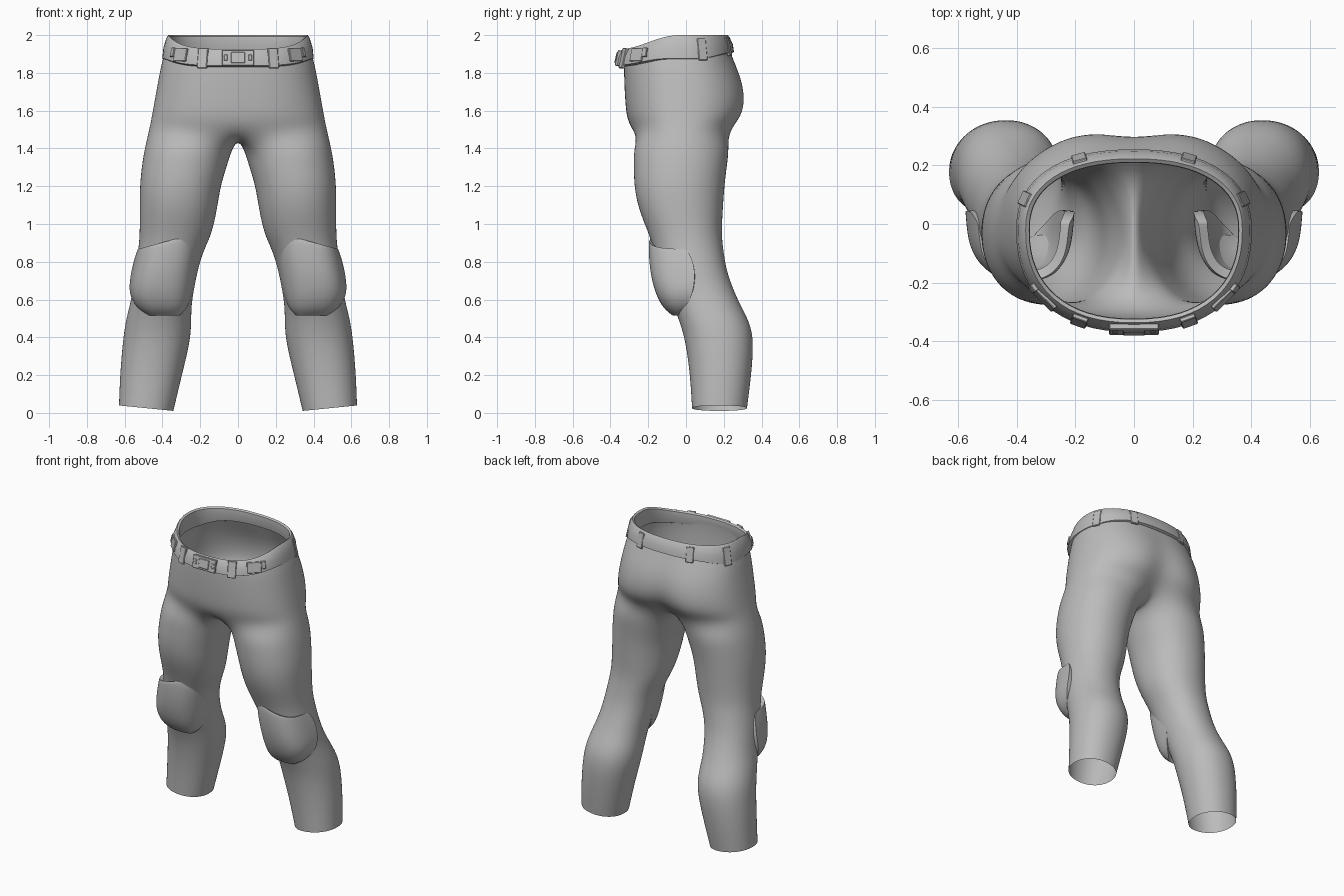
import bpy, bmesh, math
from mathutils import Matrix, Vector

cube = bpy.data.objects.get("Cube")
if cube:
    bpy.data.objects.remove(cube, do_unlink=True)

grey = bpy.data.materials.new("plain grey")
grey.use_nodes = True
grey.diffuse_color = (0.5, 0.5, 0.5, 1)
grey.node_tree.nodes["Principled BSDF"].inputs["Base Color"].default_value = (0.5, 0.5, 0.5, 1)


def power(v, p):
    return math.copysign(abs(v) ** p, v)


def smooth(t):
    t = min(1, max(0, t))
    return t * t * (3 - 2 * t)


def bridge(bm, low, high, closed):
    n = len(low)
    for i in range(n if closed else n - 1):
        j = (i + 1) % n
        bm.faces.new((low[i], low[j], high[j], high[i]))


def add_row(bm, points):
    return [bm.verts.new(p) for p in points]


def finish(name, bm, mirror=False, subdiv=0, thickness=0, bevel=0, angle=40):
    mesh = bpy.data.meshes.new(name)
    bm.to_mesh(mesh)
    bm.free()
    mesh.materials.append(grey)
    obj = bpy.data.objects.new(name, mesh)
    bpy.context.collection.objects.link(obj)
    if mirror:
        mod = obj.modifiers.new("mirror", 'MIRROR')
        mod.merge_threshold = 0.0005
    if subdiv:
        obj.modifiers.new("subdivision", 'SUBSURF').levels = subdiv
    if thickness:
        mod = obj.modifiers.new("thickness", 'SOLIDIFY')
        mod.thickness = thickness
        mod.offset = -1
    if bevel:
        obj.modifiers.new("bevel", 'BEVEL').width = bevel
    bpy.ops.object.select_all(action='DESELECT')
    obj.select_set(True)
    bpy.context.view_layer.objects.active = obj
    bpy.ops.object.convert(target='MESH')
    bpy.ops.object.shade_smooth_by_angle(angle=math.radians(angle))
    return obj


def waist_point(phi, a, yf, yb):
    """Point on a rounded section, phi running from the front centre to +x."""
    mid = -0.02
    s, c = power(math.sin(phi), 0.86), power(math.cos(phi), 0.86)
    return a * s, mid - c * ((mid - yf) if c > 0 else (yb - mid))


# Trousers: leg rings, then a crotch seam, then half rings up to the waist
SEG = 20
legs = [  # z, inner x, outer x, front y, back y
    (0.025, 0.34, 0.632, 0.03, 0.325),
    (0.2, 0.295, 0.627, 0.02, 0.348),
    (0.38, 0.25, 0.612, -0.005, 0.362),
    (0.48, 0.245, 0.598, -0.035, 0.34),
    (0.57, 0.245, 0.575, -0.07, 0.29),
    (0.66, 0.23, 0.555, -0.12, 0.25),
    (0.76, 0.21, 0.545, -0.15, 0.215),
    (0.86, 0.18, 0.53, -0.17, 0.2),
    (0.95, 0.135, 0.522, -0.2, 0.19),
    (1.08, 0.108, 0.523, -0.255, 0.198),
    (1.2, 0.09, 0.523, -0.278, 0.206),
    (1.31, 0.055, 0.512, -0.28, 0.22),
    (1.4, 0.028, 0.497, -0.28, 0.232),
]
torso = [  # front z, back z, half width, front y, back y, cleft depth
    (1.49, 1.5, 0.472, -0.285, 0.255, 0.07),
    (1.56, 1.57, 0.458, -0.315, 0.318, 0.06),
    (1.65, 1.66, 0.442, -0.323, 0.332, 0.035),
    (1.74, 1.77, 0.422, -0.328, 0.308, 0.02),
    (1.83, 1.87, 0.403, -0.33, 0.258, 0.008),
    (1.9, 1.965, 0.37, -0.325, 0.215, 0),
]


def leg_ring(z, xi, xo, yf, yb):
    cx, cy, rx, ry = (xi + xo) / 2, (yf + yb) / 2, (xo - xi) / 2, (yb - yf) / 2
    tilt = 0.1 if z < 0.1 else 0
    ring = []
    for k in range(SEG):
        t = 2 * math.pi * k / SEG
        x = cx + rx * power(math.sin(t), 0.93)
        ring.append((x, cy - ry * power(math.cos(t), 0.93), z + tilt * (x - cx)))
    return ring


def torso_ring(zf, zb, a, yf, yb, cleft):
    ring = []
    for j in range(SEG - 3):
        x, y = waist_point(math.pi * j / (SEG - 4), a, yf, yb)
        if j in (0, SEG - 4):
            x = 0
        if y > 0:
            y -= cleft * math.exp(-(x / 0.1) ** 2)
        ring.append((x, y, zf + (zb - zf) * smooth((y + 0.34) / 0.3)))
    return ring


bm = bmesh.new()
previous = None
for data in legs:
    row = add_row(bm, leg_ring(*data))
    if previous:
        bridge(bm, previous, row, True)
    previous = row
hip = add_row(bm, torso_ring(*torso[0]))
seam = add_row(bm, [(0, 0.12, 1.455), (0, -0.03, 1.44), (0, -0.2, 1.445)])
bridge(bm, previous, hip[3:] + seam + hip[:3], True)
previous = hip
for data in torso[1:]:
    row = add_row(bm, torso_ring(*data))
    bridge(bm, previous, row, False)
    previous = row
finish("trousers", bm, mirror=True, subdiv=2, angle=80)

# Knee pads: curved shells wrapped round the front of each knee
pads = [  # z, inner x, outer x, front y, edge y
    (0.515, 0.31, 0.47, -0.07, -0.03),
    (0.55, 0.268, 0.535, -0.12, 0.0),
    (0.63, 0.238, 0.578, -0.165, 0.035),
    (0.74, 0.212, 0.572, -0.192, 0.048),
    (0.84, 0.198, 0.555, -0.2, 0.042),
    (0.895, 0.215, 0.535, -0.2, 0.01),
    (0.905, 0.222, 0.53, -0.195, 0.0),
]
bm = bmesh.new()
previous = None
for z, xi, xo, yf, ye in pads:
    points = []
    for i in range(11):
        t = math.pi * (i / 10 - 0.5)
        x = (xi + xo) / 2 + (xo - xi) / 2 * power(math.sin(t), 0.8)
        y = ye - (ye - yf) * power(math.cos(t), 0.75)
        points.append((x, y, z + 0.27 * (0.39 - x) * smooth((z - 0.6) / 0.25)))
    row = add_row(bm, points)
    if previous:
        bridge(bm, previous, row, False)
    previous = row
finish("knee_pads", bm, mirror=True, subdiv=2, thickness=0.035)


# Belt: a flared band that dips at the front
def belt_point(phi, offset):
    return waist_point(phi, 0.355 + offset, -0.322 - offset, 0.208 + offset)


def belt_heights(phi):
    y = belt_point(phi, 0)[1]
    bottom = 1.83 + 0.038 * smooth((y + 0.34) / 0.25) + 0.035 * smooth((y - 0.05) / 0.17)
    return bottom, 1.925 + 0.075 * smooth((y + 0.34) / 0.3)


section = [(0.03, 0, 0), (0.046, 0, 0.008), (0.04, 0.5, 0), (0.024, 1, -0.014),
           (0.014, 1, 0), (0.002, 1, -0.008), (0, 0.6, 0), (0.01, 0, 0.01)]
bm = bmesh.new()
COUNT = 64
rows = []
for offset, blend, lift in section:
    points = []
    for i in range(COUNT):
        phi = 2 * math.pi * i / COUNT
        low, high = belt_heights(phi)
        points.append((*belt_point(phi, offset), low + (high - low) * blend + lift))
    rows.append(add_row(bm, points))
for i, row in enumerate(rows):
    bridge(bm, row, rows[(i + 1) % len(rows)], True)
finish("belt", bm, angle=50)


# Belt fittings: thin blocks set tangent to the band
def fitting(name, degrees, width, height, depth, drop=0.0, mirror=True):
    phi = math.radians(degrees)
    low, high = belt_heights(phi)
    here = Vector(belt_point(phi, 0.036))
    along = Vector(belt_point(phi + 0.02, 0.036)) - Vector(belt_point(phi - 0.02, 0.036))
    place = (Matrix.Translation((here.x, here.y, (low + high) / 2 - drop))
             @ Matrix.Rotation(math.atan2(along.y, along.x), 4, 'Z')
             @ Matrix.Rotation(-0.22, 4, 'X')
             @ Matrix.Diagonal((width, depth, height, 1)))
    bm = bmesh.new()
    bmesh.ops.create_cube(bm, size=1, matrix=place)
    finish(name, bm, mirror=mirror, bevel=0.003, angle=30)


fitting("buckle_frame", 0, 0.17, 0.084, 0.022, mirror=False)
fitting("buckle_plate", 0, 0.075, 0.06, 0.032, mirror=False)
fitting("buckle_tongues", 7, 0.02, 0.035, 0.03)
fitting("front_loops", 25, 0.055, 0.108, 0.016, 0.004)
fitting("side_plates", 48, 0.09, 0.07, 0.014)
fitting("side_clips", 58, 0.03, 0.05, 0.026)
fitting("hip_loops", 110, 0.05, 0.12, 0.012, 0.01)
fitting("back_loops", 155, 0.05, 0.1, 0.014, 0.012)
